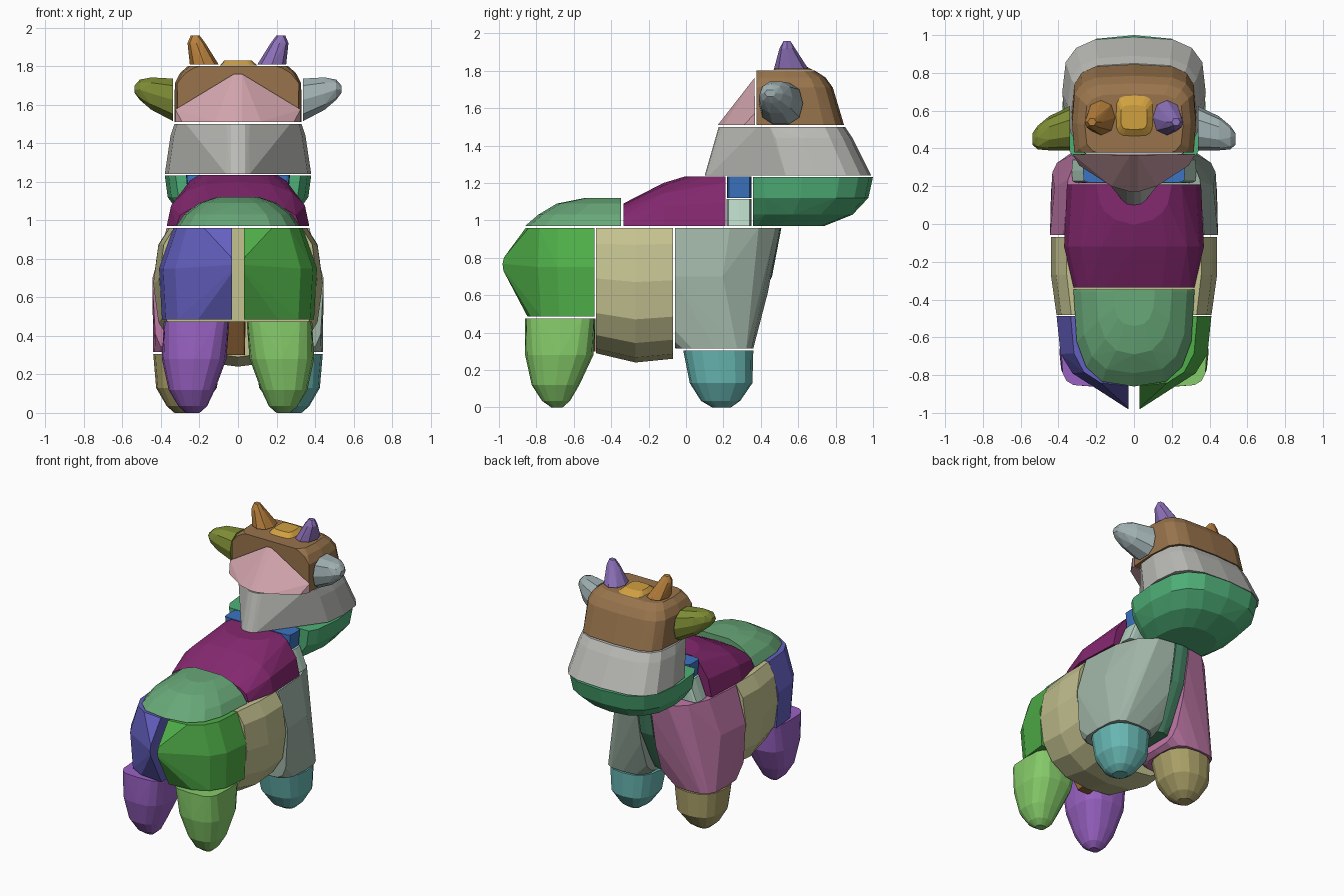
import bpy, bmesh, math
from mathutils import Vector, Color

if "Cube" in bpy.data.objects:
    bpy.data.objects.remove(bpy.data.objects["Cube"])


def paint(obj, hexcol):
    rgb = [int(hexcol[i:i + 2], 16) / 255 for i in (0, 2, 4)]
    m = bpy.data.materials.new(obj.name + "_colour")
    m.diffuse_color = (*Color(rgb).from_srgb_to_scene_linear(), 1)
    m.use_nodes = True
    m.node_tree.nodes["Principled BSDF"].inputs["Base Color"].default_value = m.diffuse_color
    obj.data.materials.append(m)


def ring(axis, t, a0, a1, b0, b1, e=2.5, n=16):
    """Superellipse section at position t along the axis, within the given bounds."""
    out = []
    for i in range(n):
        c, s = math.cos(2 * math.pi * i / n), math.sin(2 * math.pi * i / n)
        a = (a0 + a1) / 2 + (a1 - a0) / 2 * math.copysign(abs(c) ** (2 / e), c)
        b = (b0 + b1) / 2 + (b1 - b0) / 2 * math.copysign(abs(s) ** (2 / e), s)
        out.append({'z': (a, b, t), 'y': (a, t, b), 'x': (t, a, b)}[axis])
    return out


def hull(points):
    bm = bmesh.new()
    for p in points:
        bm.verts.new(p)
    bmesh.ops.remove_doubles(bm, verts=bm.verts[:], dist=0.002)
    bmesh.ops.convex_hull(bm, input=bm.verts[:])
    loose = [v for v in bm.verts if not v.link_faces]
    bmesh.ops.delete(bm, geom=loose, context='VERTS')
    return bm


def part(name, col, axis='z', sections=(), extra=(), clip=None, side=1):
    """Convex facetted solid through the sections, trimmed by clip planes."""
    pts = [p for s in sections for p in ring(axis, *s)] + list(extra)
    bm = hull(pts)
    for key, val in (clip or {}).items():
        no = Vector([float(k == key[0]) for k in 'xyz'])
        bmesh.ops.bisect_plane(bm, geom=bm.verts[:] + bm.edges[:] + bm.faces[:],
                               plane_co=no * val, plane_no=no if key[1] == '<' else -no,
                               clear_outer=True)
        rest = [v.co.copy() for v in bm.verts]
        bm.free()
        bm = hull(rest)
    for v in bm.verts:
        v.co.x *= side
    bmesh.ops.recalc_face_normals(bm, faces=bm.faces[:])
    bmesh.ops.dissolve_limit(bm, angle_limit=0.03, verts=bm.verts[:], edges=bm.edges[:])
    me = bpy.data.meshes.new(name)
    bm.to_mesh(me)
    bm.free()
    obj = bpy.data.objects.new(name, me)
    bpy.context.collection.objects.link(obj)
    paint(obj, col)


def pair(name, col_left, col_right, **kw):
    part("left_" + name, col_left, side=-1, **kw)
    part("right_" + name, col_right, side=1, **kw)


# Hindquarters and hind legs
pair("haunch", "6460c0", "4fae48",
     sections=[(.96, -.335, .335, -.86, -.12, 3), (.75, -.41, .41, -.87, -.1, 3),
               (.485, -.395, .395, -.85, -.12, 3)],
     extra=[(0, -1, .77)], clip={'x>': .03, 'y<': -.488})
pair("hind_leg", "9a62c4", "86cc6a",
     sections=[(.475, .045, .385, -.86, -.485, 4), (.28, .06, .395, -.86, -.495, 2.8),
               (.12, .12, .36, -.825, -.57), (.035, .16, .31, -.77, -.62),
               (0, .2, .27, -.72, -.66)])
part("inner_thigh", "96683a", sections=[(.30, -.06, .035, -.55, -.485, 6),
                                        (.475, -.065, .04, -.64, -.485, 6)])
part("rump_top", "68a878",
     sections=[(.97, -.32, .32, -.86, .14, 3), (1.03, -.28, .28, -.79, .07, 3),
               (1.09, -.2, .2, -.69, -.03), (1.12, -.11, .11, -.54, -.18)],
     clip={'y<': -.348})

# Barrel of the body and the back
part("belly", "c4c290", axis='y',
     sections=[(-.482, -.41, .41, .29, 1.09), (-.27, -.44, .44, .24, 1.1),
               (-.07, -.44, .44, .26, 1.1)], clip={'z<': .96})
part("back", "84286f", axis='y',
     sections=[(-.335, -.32, .32, .85, 1.09), (-.12, -.37, .37, .74, 1.20),
               (.21, -.355, .355, .64, 1.30, 2)], clip={'z>': .97, 'z<': 1.235})

# Shoulders, chest and front feet
upper = [(.96, -.37, .37, -.6, .51, 2.8), (.7, -.445, .445, -.6, .46, 2.8)]
pair("shoulder", "c078a8", "9fb4a6",
     sections=upper + [(.315, .09, .44, -.055, .36, 3.5)],
     clip={'x>': .06, 'y>': -.058})
part("chest", "4a8a6a", sections=upper + [(.38, -.2, .2, -.6, .3)],
     clip={'x>': -.052, 'x<': .052, 'y>': -.058})
pair("front_foot", "aaa068", "68b8b4",
     sections=[(.305, .085, .44, -.015, .36), (.13, .11, .425, .02, .355),
               (.035, .18, .37, .08, .29), (0, .23, .33, .14, .24)])

# Neck
part("neck_lower", "b4d2c2", sections=[(.97, -.33, .33, .215, .352, 10),
                                       (1.115, -.27, .27, .215, .352, 10)])
part("neck_upper", "3c74c0", sections=[(1.12, -.26, .26, .218, .352, 10),
                                       (1.235, -.27, .27, .218, .352, 10)])

# Muzzle and jaw
part("jaw", "4fb078",
     sections=[(1.232, -.38, .38, .24, 1.0, 3), (1.12, -.365, .365, .25, .975, 3),
               (1.03, -.3, .3, .25, .89), (.97, -.2, .2, .25, .74)],
     clip={'y>': .358})
part("muzzle", "bcbdb8",
     sections=[(1.24, -.38, .38, .4, .99, 3.2), (1.24, -.08, .08, .1, .3),
               (1.44, -.35, .35, .36, .89, 3.2),
               (1.5, -.33, .33, .34, .85, 3.5), (1.5, -.08, .08, .175, .35)])

# Head
part("back_of_head", "d2a4ac",
     extra=[(s * x, y, z) for s in (-1, 1) for x, y, z in
            [(.325, .37, 1.51), (.325, .37, 1.575), (.02, .365, 1.76), (.29, .31, 1.51),
             (.12, .2, 1.51), (.02, .17, 1.51)]])
part("head", "98744c",
     sections=[(1.51, -.33, .33, .28, .845, 4), (1.71, -.328, .328, .28, .785, 4),
               (1.765, -.3, .3, .32, .745, 4), (1.8, -.26, .26, .36, .69, 4)],
     clip={'y>': .378})
part("crown", "d0a040",
     sections=[(1.803, -.095, .1, .465, .68, 4), (1.83, -.07, .07, .5, .63, 4)])

# Horns and ears
pair("horn", "b8803c", "8c70b8",
     sections=[(1.808, .1, .25, .47, .655, 2.2, 8), (1.92, .17, .262, .5, .58, 2.2, 8),
               (1.96, .2, .245, .52, .56, 2.2, 6)])
pair("ear", "7c8a34", "a0b0b2", axis='x',
     sections=[(.338, .39, .625, 1.51, 1.74, 2.4, 10), (.45, .39, .57, 1.57, 1.745, 2.4, 10),
               (.51, .395, .52, 1.625, 1.73, 2.4, 8), (.538, .42, .48, 1.66, 1.70, 2.4, 6)])
